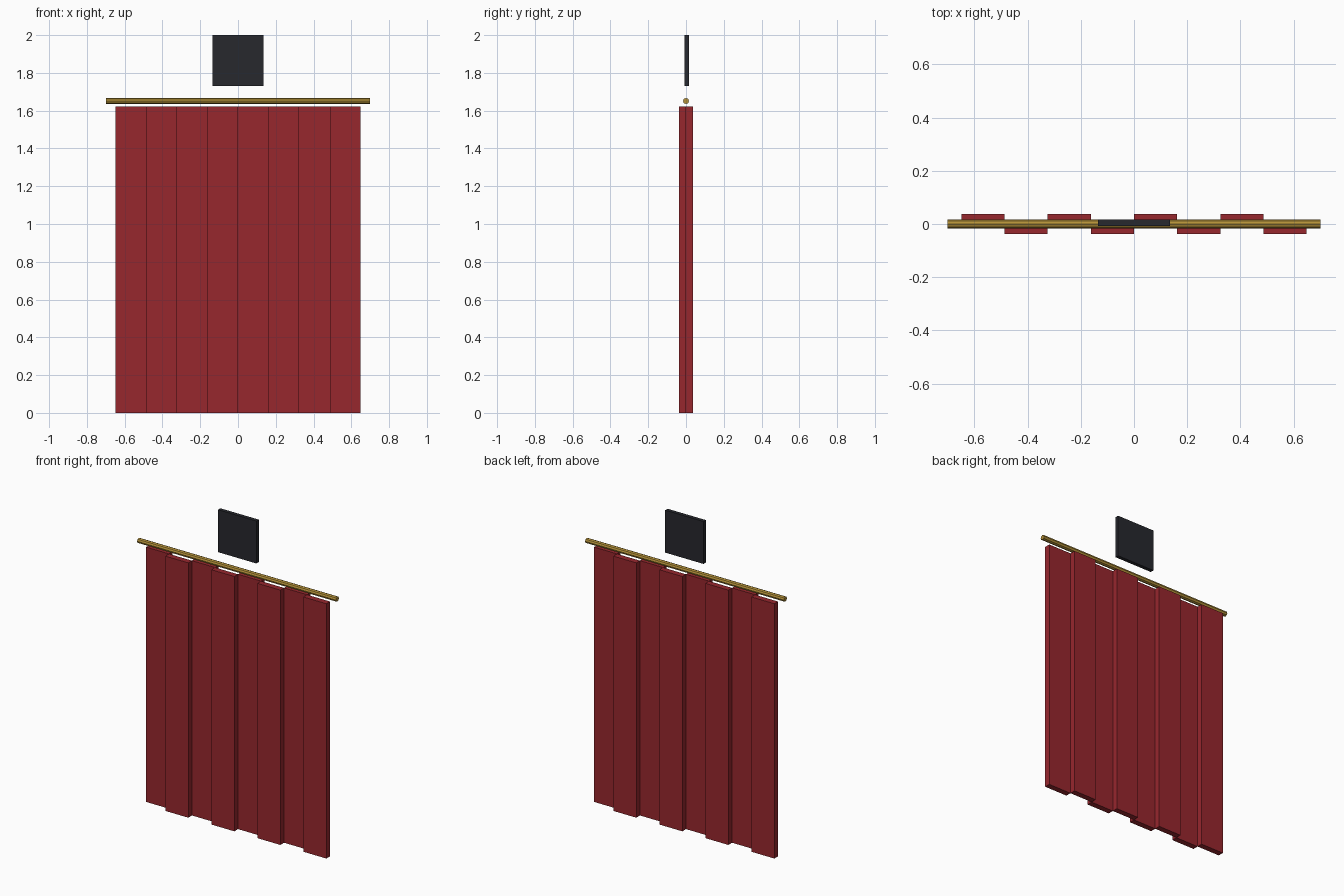
import bpy
import math

if "Cube" in bpy.data.objects:
    bpy.data.objects.remove(bpy.data.objects["Cube"])


def material(name, rgb):
    m = bpy.data.materials.new(name)
    m.diffuse_color = (*rgb, 1.0)
    m.use_nodes = True
    m.node_tree.nodes["Principled BSDF"].inputs["Base Color"].default_value = m.diffuse_color
    return m


def box(name, lo, hi, mat):
    bpy.ops.mesh.primitive_cube_add(size=1, location=[(a + b) / 2 for a, b in zip(lo, hi)])
    ob = bpy.context.object
    ob.name = name
    ob.scale = [b - a for a, b in zip(lo, hi)]
    bpy.ops.object.transform_apply(location=False, rotation=False, scale=True)
    ob.data.materials.append(mat)
    return ob


red = material("red_cloth", (0.31, 0.02, 0.027))
brass = material("brass", (0.45, 0.28, 0.04))
dark = material("dark_board", (0.02, 0.021, 0.027))

# Curtain: eight pleats alternating back and front
PLEATS, HALF, DEPTH, TOP = 8, 0.648, 0.037, 1.622
width = 2 * HALF / PLEATS
for i in range(PLEATS):
    x = -HALF + i * width
    y0, y1 = (0, DEPTH) if i % 2 == 0 else (-DEPTH, 0)
    box(f"curtain_pleat_{i + 1}", (x, y0, 0), (x + width, y1, TOP), red)

# Curtain rod
bpy.ops.mesh.primitive_cylinder_add(vertices=8, radius=0.016, depth=1.40,
                                    location=(0, 0, 1.651),
                                    rotation=(0, math.pi / 2, 0))
rod = bpy.context.object
rod.name = "curtain_rod"
rod.data.materials.append(brass)

# Sign board above the rod, left blank
box("sign_board", (-0.135, -0.008, 1.73), (0.135, 0.016, 2.0), dark)
